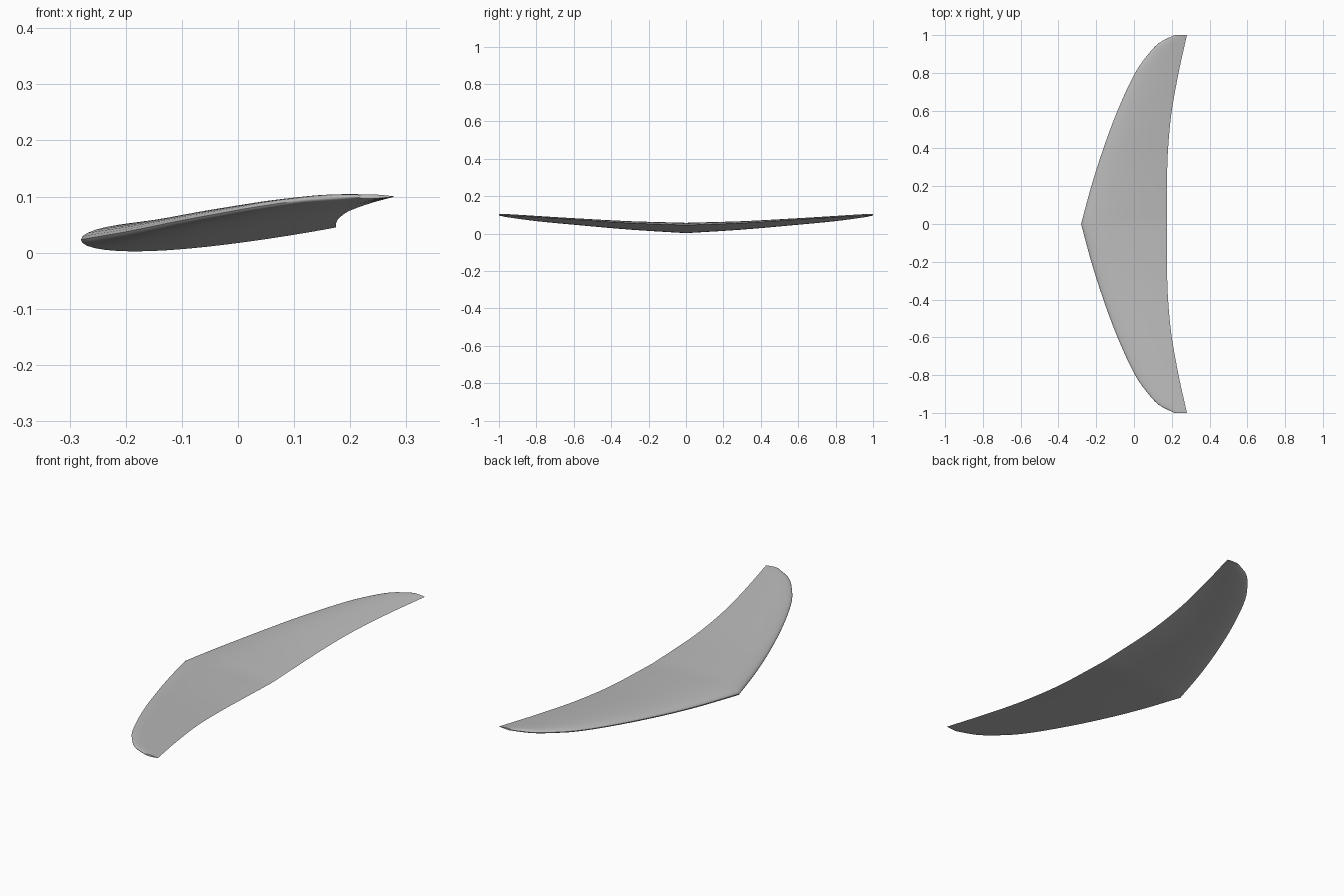
import bpy, bmesh, math

cube = bpy.data.objects.get("Cube")
if cube:
    bpy.data.objects.remove(cube, do_unlink=True)

# Half-span curves: (distance from centre, value)
LEAD_X = [(0, -.28), (.2, -.226), (.4, -.162), (.6, -.087), (.8, .006), (.9, .076), (.96, .135), (1, .213)]
TRAIL_X = [(0, .175), (.3, .176), (.45, .184), (.6, .2), (.8, .236), (1, .28)]
LEAD_Z = [(0, .023), (.3, .038), (.6, .06), (.8, .077), (1, .1)]
TRAIL_Z = [(0, .045), (.3, .056), (.6, .075), (.8, .088), (1, .1)]
THICKNESS = .116
STATIONS, CHORD_STEPS = 32, 20


def curve(knots, t):
    """Smooth Hermite interpolation through the knots."""
    def slope(i):
        a, b = knots[max(i - 1, 0)], knots[min(i + 1, len(knots) - 1)]
        return (b[1] - a[1]) / (b[0] - a[0])
    i = 0
    while i < len(knots) - 2 and t > knots[i + 1][0]:
        i += 1
    (a, p), (b, q) = knots[i], knots[i + 1]
    h = b - a
    s = (t - a) / h
    return ((1 + 2 * s) * (1 - s) ** 2 * p + s * (1 - s) ** 2 * h * slope(i)
            + s * s * (3 - 2 * s) * q - s * s * (1 - s) * h * slope(i + 1))


def half_thickness(t):
    """Symmetric aerofoil with a closed trailing edge."""
    return 5 * THICKNESS * (.2969 * math.sqrt(t) - .126 * t - .3516 * t ** 2
                            + .2843 * t ** 3 - .1036 * t ** 4)


def section(y):
    """Closed loop of points: over the top to the trailing edge and back below."""
    d = abs(y)
    x0, x1 = curve(LEAD_X, d), curve(TRAIL_X, d)
    z0, z1 = curve(LEAD_Z, d), curve(TRAIL_Z, d)
    points = []
    for k in range(2 * CHORD_STEPS):
        t = (1 - math.cos(math.pi * k / CHORD_STEPS)) / 2
        side = 1 if k <= CHORD_STEPS else -1
        z = z0 + (z1 - z0) * t + side * half_thickness(t) * (x1 - x0)
        points.append((x0 + (x1 - x0) * t, y, z))
    return points


# Swept wing, lofted from tip to tip
bm = bmesh.new()
loops = []
for i in range(-STATIONS, STATIONS + 1):
    y = math.sin(math.pi / 2 * i / STATIONS)
    loops.append([bm.verts.new(p) for p in section(y)])
n = 2 * CHORD_STEPS
for a, b in zip(loops, loops[1:]):
    for k in range(n):
        m = (k + 1) % n
        bm.faces.new((a[k], a[m], b[m], b[k]))
bm.faces.new(loops[0])
bm.faces.new(loops[-1])
bmesh.ops.recalc_face_normals(bm, faces=bm.faces[:])
mesh = bpy.data.meshes.new("wing")
bm.to_mesh(mesh)
bm.free()
wing = bpy.data.objects.new("wing", mesh)
bpy.context.collection.objects.link(wing)

# Plain grey finish
grey = bpy.data.materials.new("light grey")
grey.use_nodes = True
colour = (.5, .5, .5, 1)
grey.diffuse_color = colour
grey.node_tree.nodes["Principled BSDF"].inputs["Base Color"].default_value = colour
mesh.materials.append(grey)

bpy.ops.object.select_all(action='DESELECT')
wing.select_set(True)
bpy.context.view_layer.objects.active = wing
bpy.ops.object.shade_smooth_by_angle(angle=math.radians(40))
